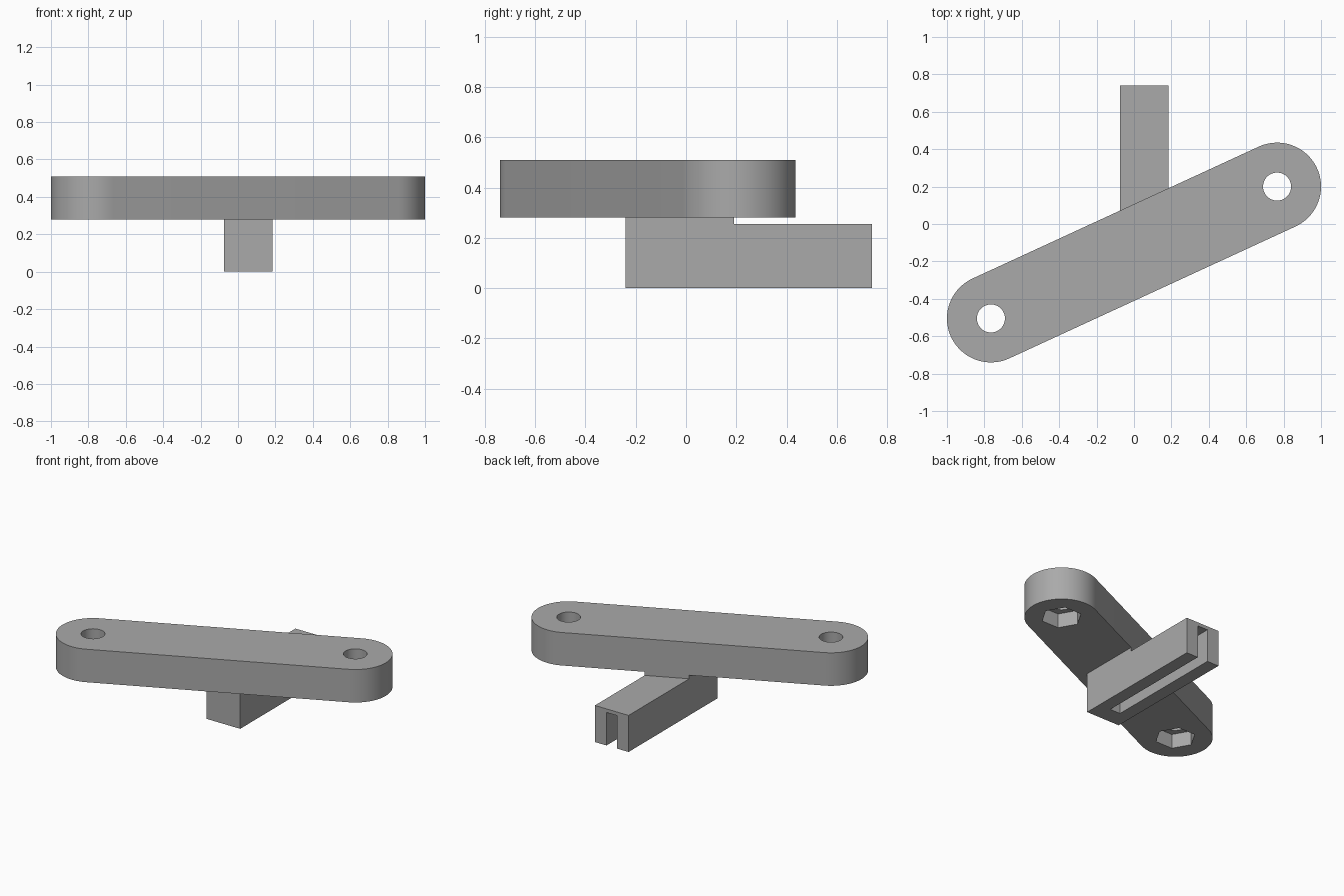
import bpy
import bmesh
from math import atan2, cos, sin, pi, radians
from mathutils import Vector

default = bpy.data.objects.get("Cube")
if default:
    bpy.data.objects.remove(default, do_unlink=True)

grey = bpy.data.materials.new("plain grey")
grey.use_nodes = True
colour = (0.4, 0.4, 0.4, 1)
grey.diffuse_color = colour
grey.node_tree.nodes["Principled BSDF"].inputs["Base Color"].default_value = colour


def prism(name, outline, low, high):
    """Extrude a flat outline from one height to another."""
    bm = bmesh.new()
    face = bm.faces.new([bm.verts.new((x, y, low)) for x, y in outline])
    top = bmesh.ops.extrude_face_region(bm, geom=[face])["geom"]
    bmesh.ops.translate(bm, vec=(0, 0, high - low),
                        verts=[v for v in top if isinstance(v, bmesh.types.BMVert)])
    bmesh.ops.recalc_face_normals(bm, faces=bm.faces)
    mesh = bpy.data.meshes.new(name)
    bm.to_mesh(mesh)
    bm.free()
    mesh.materials.append(grey)
    obj = bpy.data.objects.new(name, mesh)
    bpy.context.collection.objects.link(obj)
    return obj


def arc(centre, radius, start, sweep, steps):
    return [(centre.x + radius * cos(start + sweep * i / steps),
             centre.y + radius * sin(start + sweep * i / steps)) for i in range(steps + 1)]


def rectangle(x0, x1, y0, y1):
    return [(x0, y0), (x1, y0), (x1, y1), (x0, y1)]


def activate(obj):
    bpy.ops.object.select_all(action='DESELECT')
    obj.select_set(True)
    bpy.context.view_layer.objects.active = obj


def cut(obj, cutter):
    cutter.hide_render = True
    mod = obj.modifiers.new("cut", 'BOOLEAN')
    mod.operation = 'DIFFERENCE'
    mod.solver = 'EXACT'
    mod.object = cutter
    activate(obj)
    bpy.ops.object.modifier_apply(modifier=mod.name)
    bpy.data.objects.remove(cutter, do_unlink=True)


# Round-ended crossbar set at an angle
ends = [Vector((-0.765, -0.505)), Vector((0.765, 0.20))]
RADIUS, BAR_LOW, BAR_HIGH = 0.235, 0.28, 0.51
along = (ends[1] - ends[0]).normalized()
angle = atan2(along.y, along.x)
outline = (arc(ends[1], RADIUS, angle - pi / 2, pi, 40)
           + arc(ends[0], RADIUS, angle + pi / 2, pi, 40))
bar = prism("crossbar", outline, BAR_LOW, BAR_HIGH)

# Bolt hole and hexagonal nut pocket at each end
for end in ends:
    cut(bar, prism("bolt_hole", arc(end, 0.075, 0, 2 * pi, 48)[:-1], 0.1, 0.7))
    cut(bar, prism("nut_pocket", arc(end, 0.13, 0, 2 * pi, 6)[:-1], 0.1, BAR_LOW + 0.1))

# Straight beam below the crossbar
beam = prism("lower_beam", rectangle(-0.075, 0.185, -0.24, 0.74), 0, BAR_LOW)

# Lower the beam's top beyond the crossbar's rear edge
across = Vector((-along.y, along.x))
edge = (ends[0] + ends[1]) / 2 + across * RADIUS
notch = [edge - along, edge + along, edge + along + across * 1.5, edge - along + across * 1.5]
cut(beam, prism("step_notch", notch, 0.255, 0.4))

# Slot open at the underside and the rear end
cut(beam, prism("slot", rectangle(0.015, 0.095, -0.12, 0.9), -0.1, 0.23))

for obj in (bar, beam):
    activate(obj)
    bpy.ops.object.shade_smooth_by_angle(angle=radians(30))
